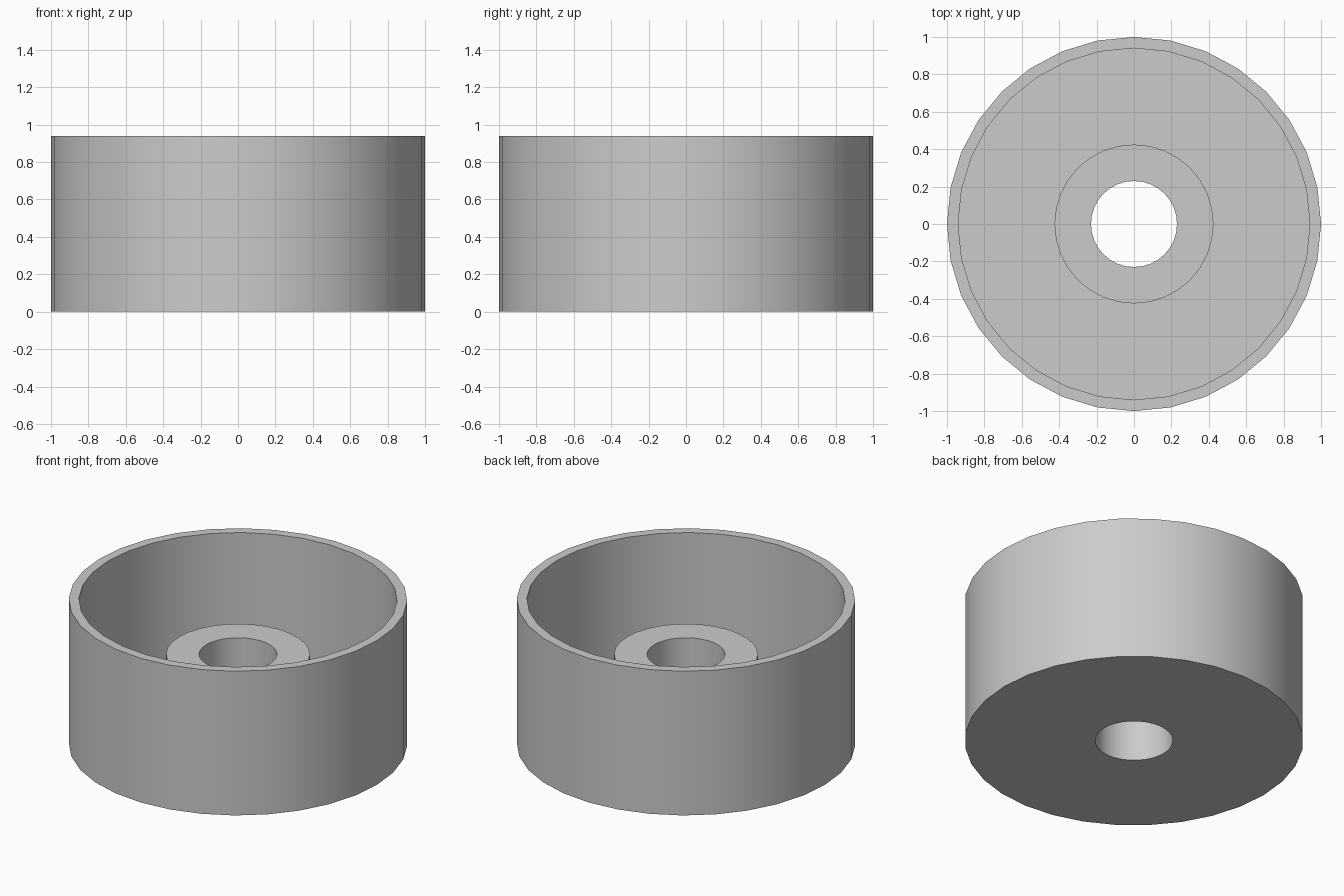
import bpy
import math

if "Cube" in bpy.data.objects:
    bpy.data.objects.remove(bpy.data.objects["Cube"], do_unlink=True)

SIDES = 32
HEIGHT, FLOOR, BOSS_TOP = 0.94, 0.06, 0.585
OUTER, INNER, BOSS, BORE = 1.0, 0.94, 0.425, 0.23

grey = bpy.data.materials.new("plain grey")
grey.use_nodes = True
colour = (0.6, 0.6, 0.6, 1)
grey.diffuse_color = colour
grey.node_tree.nodes["Principled BSDF"].inputs["Base Color"].default_value = colour


def lathe(name, profile):
    """Revolve a closed (radius, height) profile around the z axis."""
    n = len(profile)
    verts, faces = [], []
    for i in range(SIDES):
        a = math.tau * i / SIDES
        verts += [(r * math.cos(a), r * math.sin(a), z) for r, z in profile]
        j = (i + 1) % SIDES
        for k in range(n):
            m = (k + 1) % n
            faces.append((i * n + k, j * n + k, j * n + m, i * n + m))
    mesh = bpy.data.meshes.new(name)
    mesh.from_pydata(verts, [], faces)
    mesh.materials.append(grey)
    obj = bpy.data.objects.new(name, mesh)
    bpy.context.collection.objects.link(obj)
    bpy.ops.object.select_all(action="DESELECT")
    obj.select_set(True)
    bpy.context.view_layer.objects.active = obj
    bpy.ops.object.shade_smooth_by_angle(angle=math.radians(30))
    return obj


# Open cup with a thin wall and floor, and a bored hub rising from its centre
lathe("cup_with_hub", [
    (BORE, 0), (OUTER, 0), (OUTER, HEIGHT), (INNER, HEIGHT),
    (INNER, FLOOR), (BOSS, FLOOR), (BOSS, BOSS_TOP), (BORE, BOSS_TOP),
])
